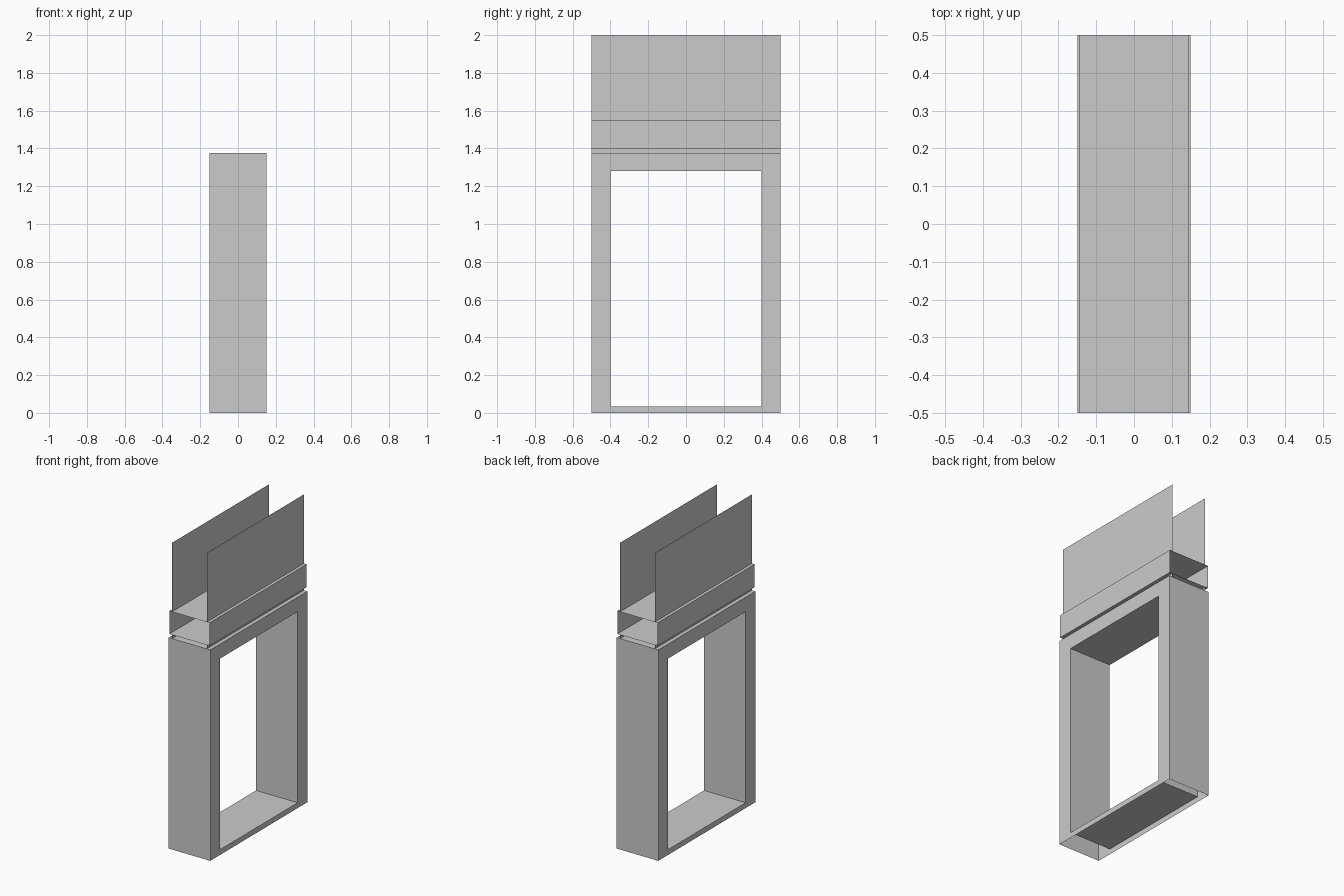
import bpy, bmesh
from mathutils import Vector

cube = bpy.data.objects.get("Cube")
if cube:
    bpy.data.objects.remove(cube, do_unlink=True)

GREY = (0.6, 0.6, 0.6, 1.0)
grey = bpy.data.materials.new("plain grey")
grey.use_nodes = True
grey.diffuse_color = GREY
grey.node_tree.nodes["Principled BSDF"].inputs["Base Color"].default_value = GREY

HALF_W, HALF_L = 0.15, 0.5      # frame half width and half length
FRAME_TOP = 1.375
NECK, BAND = 0.125, 0.145       # half widths of neck/fins and band
BAND_LOW, BAND_HIGH, TOP = 1.4, 1.55, 2.0


def finish(name, bm, recalc=False):
    bmesh.ops.remove_doubles(bm, verts=bm.verts, dist=0.0001)
    if recalc:
        bmesh.ops.recalc_face_normals(bm, faces=bm.faces)
    mesh = bpy.data.meshes.new(name)
    bm.to_mesh(mesh)
    bm.free()
    mesh.materials.append(grey)
    obj = bpy.data.objects.new(name, mesh)
    bpy.context.collection.objects.link(obj)
    return obj


def strip(bm, path, sweep):
    """Sweep a polyline by a vector into flat faces."""
    sweep = Vector(sweep)
    for a, b in zip(path, path[1:]):
        a, b = Vector(a), Vector(b)
        bm.faces.new([bm.verts.new(p) for p in (a, b, b + sweep, a + sweep)])


def rect(x, half, low, high):
    return [(x, -half, low), (x, -half, high), (x, half, high), (x, half, low)]


# Hollow frame, open underneath, with a window through it
bm = bmesh.new()
outer = rect(-HALF_W, HALF_L, 0, FRAME_TOP)
inner = rect(-HALF_W, 0.4, 0.035, 1.28)
across = Vector((2 * HALF_W, 0, 0))
strip(bm, outer, across)
strip(bm, inner + inner[:1], across)
for shift in (Vector(), across):
    for i in range(4):
        j = (i + 1) % 4
        corners = (outer[i], outer[j], inner[j], inner[i])
        bm.faces.new([bm.verts.new(Vector(c) + shift) for c in corners])
finish("window_frame", bm, recalc=True)

along = (0, 2 * HALF_L, 0)

# Thin sheets on each side: neck, stepped-out band and tall fin
for side, label in ((1, "left"), (-1, "right")):
    profile = [(NECK, FRAME_TOP), (NECK, BAND_LOW), (BAND, BAND_LOW),
               (BAND, BAND_HIGH), (NECK, BAND_HIGH), (NECK, TOP)]
    bm = bmesh.new()
    strip(bm, [(side * x, -HALF_L, z) for x, z in profile], along)
    if side > 0:
        bmesh.ops.reverse_faces(bm, faces=bm.faces)
    finish(label + "_band_and_fin", bm)

# Flat decks closing the band above and below
for name, z in (("band_floor", BAND_LOW), ("band_roof", BAND_HIGH)):
    bm = bmesh.new()
    strip(bm, [(-NECK, -HALF_L, z), (NECK, -HALF_L, z)], along)
    finish(name, bm)
